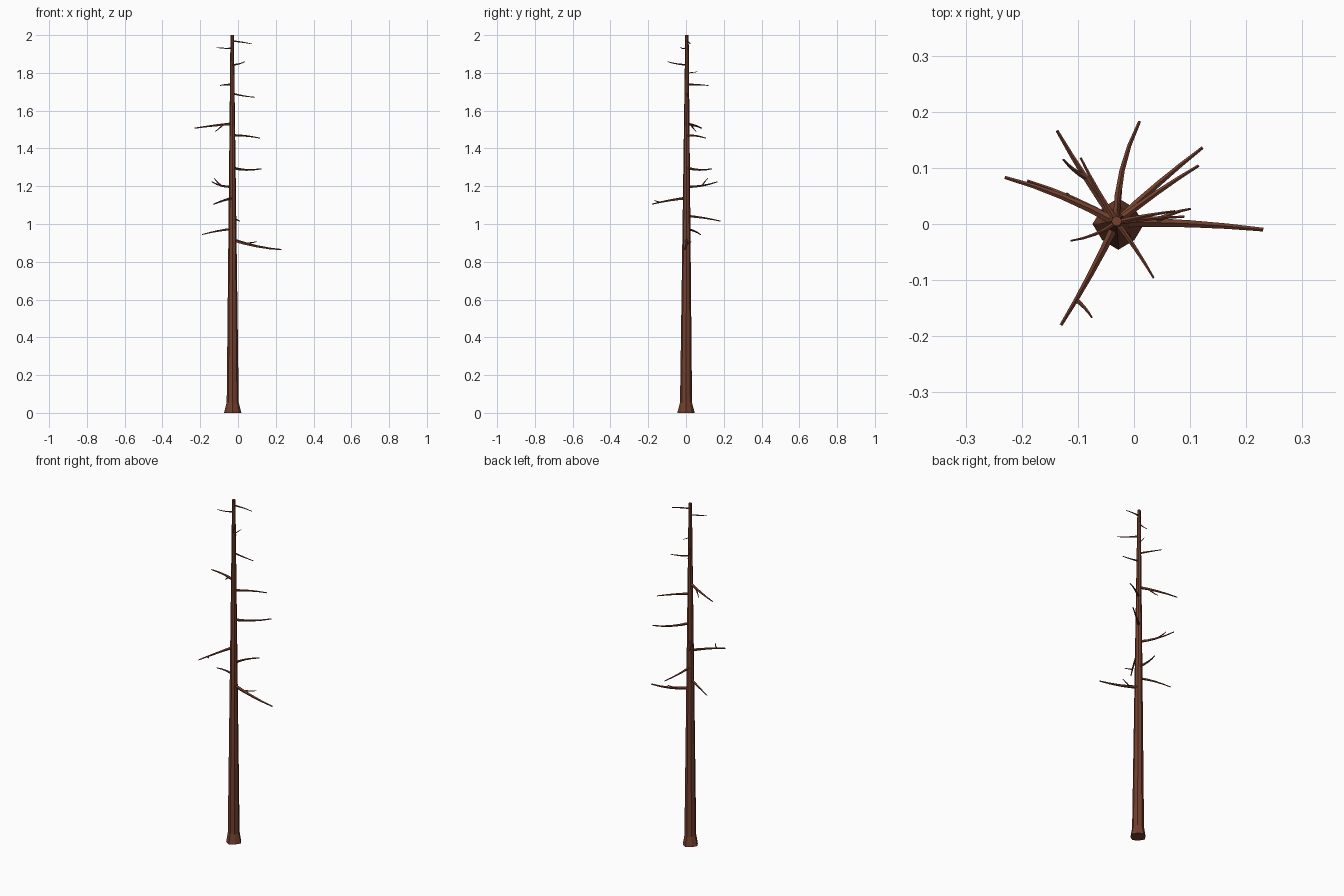
import bpy, bmesh
from math import cos, sin, tau
from mathutils import Vector

if "Cube" in bpy.data.objects:
    bpy.data.objects.remove(bpy.data.objects["Cube"])

bark = bpy.data.materials.new("bark")
bark.diffuse_color = (0.17, 0.05, 0.027, 1)
bark.use_nodes = True
bark.node_tree.nodes["Principled BSDF"].inputs["Base Color"].default_value = bark.diffuse_color


def tube(name, pts, radii, sides, lobe=0.0):
    """Faceted capped tube along pts; lobe makes the first ring star shaped."""
    bm = bmesh.new()
    rings = []
    for i, p in enumerate(pts):
        d = (pts[min(i + 1, len(pts) - 1)] - pts[max(i - 1, 0)]).normalized()
        ref = Vector((1, 0, 0)) if abs(d.z) > 0.9 else Vector((0, 0, 1))
        v = d.cross(ref).normalized()
        u = v.cross(d)
        ring = []
        for k in range(sides):
            a = tau * k / sides
            r = radii[i] * (1 - lobe * (k % 2) if i == 0 else 1)
            ring.append(bm.verts.new(p + u * r * cos(a) + v * r * sin(a)))
        rings.append(ring)
    for a, b in zip(rings, rings[1:]):
        for k in range(sides):
            n = (k + 1) % sides
            bm.faces.new((a[k], a[n], b[n], b[k]))
    bm.faces.new(rings[0][::-1])
    bm.faces.new(rings[-1])
    bmesh.ops.recalc_face_normals(bm, faces=bm.faces[:])
    me = bpy.data.meshes.new(name)
    bm.to_mesh(me)
    bm.free()
    me.materials.append(bark)
    ob = bpy.data.objects.new(name, me)
    bpy.context.collection.objects.link(ob)


def limb(name, start, tip, sag=0.0, bend=0.0, base=0.0015):
    """Tapered limb from start to tip, thicker when longer; returns its path."""
    span = tip - start
    side = Vector((-span.y, span.x, 0))
    path = []
    for i in range(5):
        f = i / 4
        bow = 4 * f * (1 - f)
        path.append(start + span * f + side * bend * bow + Vector((0, 0, -sag * bow)))
    r = base + 0.031 * span.length
    tube(name, path, [r * (1 - 0.16 * i) for i in range(5)], 5)
    return path


# Trunk with flared foot, tapering evenly above it
heights = [0, .055, .5, 1, 1.5, 2]
radii = [.046] + [.0325 - .0117 * z for z in heights[1:]]
tube("trunk", [Vector((-.028 - .0015 * z, .0025 * z, z)) for z in heights],
     radii, 8, .12)

# Branches: root height, tip position, sag
branches = [
    (.917, .23, -.01, .864, .009),
    (.973, -.19, .077, .944, -.004),
    (1.042, .01, .183, 1.015, -.003),
    (1.137, -.13, -.18, 1.105, -.003),
    (1.197, -.137, .166, 1.223, .008),
    (1.298, .122, .136, 1.292, .009),
    (1.469, .115, .104, 1.455, -.004),
    (1.530, -.23, .083, 1.507, -.002),
    (1.691, .09, .013, 1.671, .003),
    (1.738, -.095, .118, 1.733, -.002),
    (1.843, .035, -.096, 1.859, .004),
    (1.930, -.113, -.03, 1.934, .002),
    (1.968, .073, .023, 1.953, -.002),
]
bends = {1: -.03, 2: .06, 7: -.03, 11: .06}
paths = []
for i, (z, x, y, tz, sag) in enumerate(branches):
    paths.append(limb(f"branch_{i + 1}", Vector((-.031, .003, z)),
                      Vector((x, y, tz)), sag, bends.get(i, .015)))

# Small stub near the top, facing back
limb("stub", Vector((-.03, .003, 1.798)), Vector((-.022, .062, 1.806)))

# Side twigs: parent branch, joint on its path, tip
twigs = [(0, 1, (.101, .027, .907)), (3, 3, (-.075, -.167, 1.125)),
         (4, 2, (-.126, .115, 1.243)), (7, 1, (-.12, .055, 1.49))]
for i, (b, joint, tip) in enumerate(twigs):
    limb(f"twig_{i + 1}", paths[b][joint], Vector(tip), .002, .05, .003)
